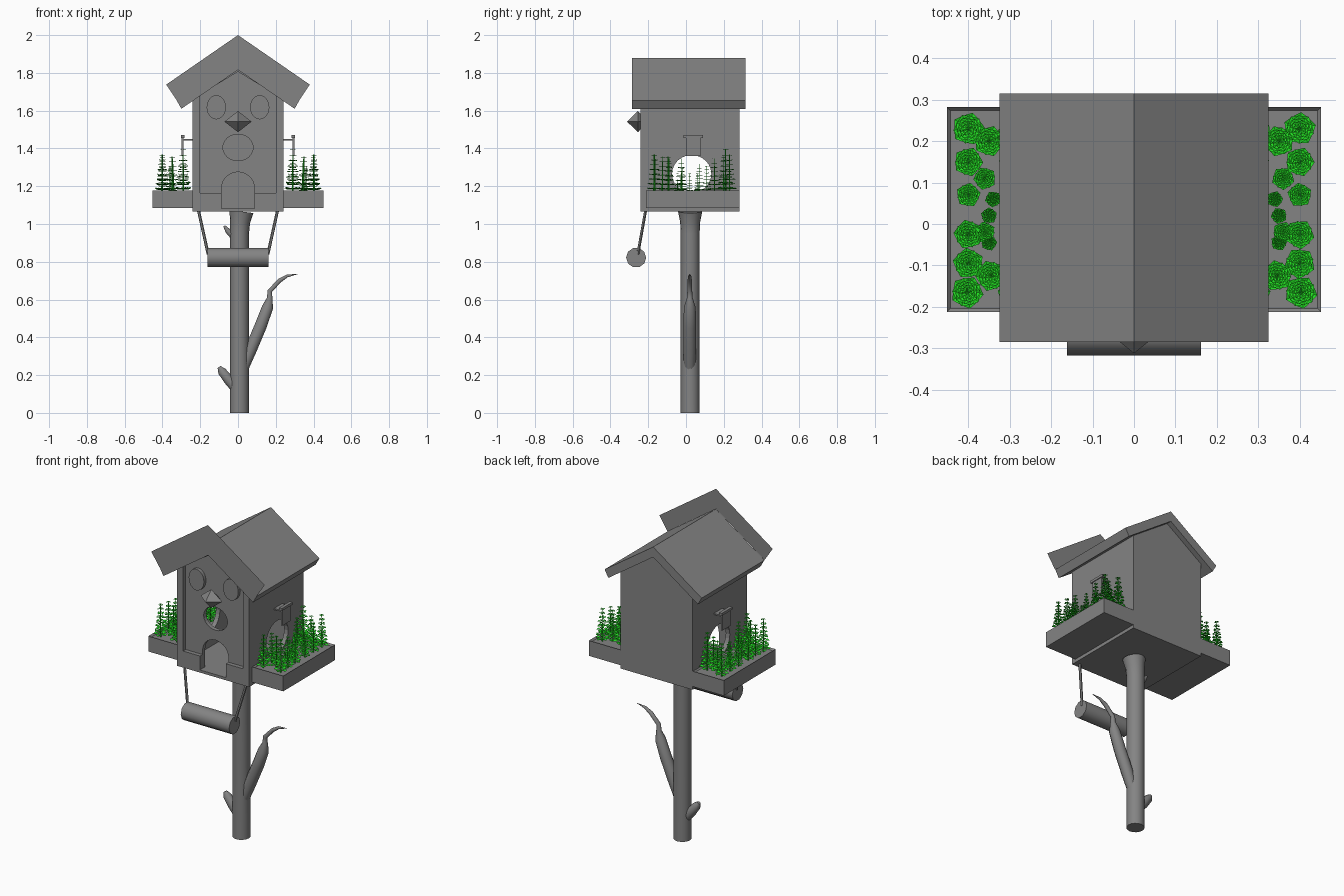
import bpy, bmesh, math, random
from mathutils import Vector

random.seed(4)
if "Cube" in bpy.data.objects:
    bpy.data.objects.remove(bpy.data.objects["Cube"], do_unlink=True)


def material(name, rgb):
    m = bpy.data.materials.new(name)
    m.use_nodes = True
    m.diffuse_color = (*rgb, 1)
    m.node_tree.nodes["Principled BSDF"].inputs["Base Color"].default_value = (*rgb, 1)
    return m


GREY = material("plain grey", (0.23, 0.23, 0.23))
GREEN = material("leaf green", (0.015, 0.68, 0.015))


def add_object(name, mesh, mat=None):
    ob = bpy.data.objects.new(name, mesh)
    bpy.context.collection.objects.link(ob)
    if mat:
        mesh.materials.append(mat)
    return ob


def finish(name, bm, mat=GREY):
    bmesh.ops.recalc_face_normals(bm, faces=bm.faces)
    mesh = bpy.data.meshes.new(name)
    bm.to_mesh(mesh)
    bm.free()
    return add_object(name, mesh, mat)


def select(ob):
    bpy.ops.object.select_all(action="DESELECT")
    ob.select_set(True)
    bpy.context.view_layer.objects.active = ob


def prism(name, profile, start, end, axis="y"):
    """Extrude a flat (across, z) profile along x or y."""
    bm = bmesh.new()
    place = (lambda a, z, d: (a, d, z)) if axis == "y" else (lambda a, z, d: (d, a, z))
    face = bm.faces.new([bm.verts.new(place(a, z, start)) for a, z in profile])
    if end != start:
        ext = bmesh.ops.extrude_face_region(bm, geom=[face])
        moved = [g for g in ext["geom"] if isinstance(g, bmesh.types.BMVert)]
        bmesh.ops.translate(bm, verts=moved, vec=Vector(place(0, 0, end - start)))
    return finish(name, bm)


def box(name, x, y, z):
    return prism(name, [(x[0], z[0]), (x[1], z[0]), (x[1], z[1]), (x[0], z[1])], *y)


def ellipse(cx, cz, rx, rz, n=24, turn=2 * math.pi):
    steps = n if turn > 6 else n + 1
    return [(cx + rx * math.cos(turn * i / n), cz + rz * math.sin(turn * i / n))
            for i in range(steps)]


def gable(half, bottom, eave, apex):
    return [(-half, bottom), (half, bottom), (half, eave), (0, apex), (-half, eave)]


def tube(name, points, resolution=3):
    """Tapered tube through (x, y, z, radius) points."""
    cu = bpy.data.curves.new(name, "CURVE")
    cu.dimensions = "3D"
    cu.bevel_depth = 1
    cu.bevel_resolution = resolution
    cu.use_fill_caps = True
    sp = cu.splines.new("POLY")
    sp.points.add(len(points) - 1)
    for p, (x, y, z, r) in zip(sp.points, points):
        p.co = (x, y, z, 1)
        p.radius = r
    ob = add_object(name, cu, GREY)
    select(ob)
    bpy.ops.object.convert(target="MESH")
    bpy.ops.object.shade_smooth_by_angle(angle=math.radians(50))
    return ob


# House: hollow gabled body with recessed front, mouth, doorway and side holes
house = prism("house_body", gable(0.242, 1.065, 1.65, 1.816), -0.24, 0.283)
doorway = [(-0.087, 1.081), (0.087, 1.081)] + ellipse(0, 1.19, 0.087, 0.085, 14, math.pi)
cutters = [
    prism("front_recess", gable(0.2, 1.165, 1.685, 1.806), -0.3, -0.215),
    prism("interior", gable(0.215, 1.08, 1.625, 1.78), -0.19, 0.255),
    prism("mouth_hole", ellipse(0, 1.405, 0.08, 0.07), -0.3, -0.1),
    prism("door_hole", doorway, -0.31, -0.11),
    prism("side_hole", ellipse(0.03, 1.265, 0.104, 0.1), -0.4, 0.4, "x"),
]
for cutter in cutters:
    cutter.hide_render = True
    mod = house.modifiers.new("cut", "BOOLEAN")
    mod.operation = "DIFFERENCE"
    mod.solver = "EXACT"
    mod.object = cutter
    select(house)
    bpy.ops.object.modifier_apply(modifier=mod.name)
    bpy.data.objects.remove(cutter, do_unlink=True)

# Roof slab and the flat board standing above its front edge
prism("roof", [(-0.325, 1.655), (0, 1.878), (0.325, 1.655), (0.3, 1.61), (0, 1.816),
               (-0.3, 1.61)], -0.285, 0.315)
prism("front_gable_board", [(-0.38, 1.738), (0, 2), (0.38, 1.738), (0.325, 1.655),
                            (0, 1.878), (-0.325, 1.655)], -0.287, -0.287)

# Beak: stretched eight-sided diamond
bm = bmesh.new()
bmesh.ops.create_icosphere(bm, subdivisions=1, radius=1)
bm.clear()
ring = [bm.verts.new((0.072 * x, -0.255, 1.542 + 0.056 * z))
        for x, z in ((1, 0), (0, 1), (-1, 0), (0, -1))]
for tip_y in (-0.312, -0.2):
    tip = bm.verts.new((0, tip_y, 1.542))
    for i in range(4):
        bm.faces.new((ring[i - 1], ring[i], tip))
finish("beak", bm)


# Plant: stem with tiers of five broad leaves, shrinking upwards
def plant_mesh():
    bm = bmesh.new()
    bmesh.ops.create_cone(bm, segments=5, radius1=0.004, radius2=0.002, depth=0.19,
                          cap_ends=True)
    bmesh.ops.translate(bm, verts=bm.verts, vec=(0, 0, 0.095))
    tiers = 8
    for t in range(tiers):
        z = 0.015 + 0.17 * t / (tiers - 1)
        size = 0.04 - 0.026 * t / (tiers - 1)
        for k in range(5):
            a = math.tau * k / 5 + t * 0.7

            def at(r, da, dz):
                return bm.verts.new((r * size * math.cos(a + da),
                                     r * size * math.sin(a + da), z + dz * size))
            root, left, right = at(0.05, 0, 0), at(0.85, 0.5, 0.2), at(0.85, -0.5, 0.2)
            tip = at(1, 0, 0.05)
            bm.faces.new((root, right, tip))
            bm.faces.new((root, tip, left))
    mesh = bpy.data.meshes.new("plant")
    bm.to_mesh(mesh)
    bm.free()
    mesh.materials.append(GREEN)
    return mesh


PLANT = plant_mesh()
# Spots as (x, y, scale)
SPOTS = [(0.40, 0.23, 1), (0.35, 0.20, 0.95), (0.40, 0.15, 0.9), (0.36, 0.11, 0.7),
         (0.40, 0.07, 0.75), (0.34, 0.06, 0.5), (0.35, 0.02, 0.5), (0.36, -0.02, 0.65),
         (0.40, -0.025, 0.9), (0.35, -0.045, 0.5), (0.40, -0.095, 0.95),
         (0.345, -0.125, 0.95), (0.403, -0.165, 1), (0.29, 0.21, 1.15),
         (0.29, 0.15, 0.9), (0.29, -0.09, 0.9), (0.29, -0.17, 1)]

for side, label in ((1, "left"), (-1, "right")):
    # Eyes
    prism(label + "_eye", ellipse(side * 0.115, 1.618, 0.051, 0.064), -0.235, -0.2)

    # Planter tray with a shallow rim
    tray = box(label + "_planter", sorted((side * 0.24, side * 0.452)), (-0.213, 0.283),
               (1.085, 1.178))
    bm = bmesh.new()
    bm.from_mesh(tray.data)
    bm.normal_update()
    top = [f for f in bm.faces if f.normal.z > 0.9]
    bmesh.ops.inset_region(bm, faces=top, thickness=0.013)
    bmesh.ops.translate(bm, verts=top[0].verts, vec=(0, 0, -0.01))
    bm.to_mesh(tray.data)
    bm.free()

    # Plants in the tray
    for i, (x, y, s) in enumerate(SPOTS):
        plant = add_object(f"{label}_plant_{i + 1}", PLANT)
        plant.location = (side * x, y, 1.168)
        plant.scale = (s, s, s * 1.05)
        plant.rotation_euler.z = random.uniform(0, math.tau)

    # Hanging flap above the side hole
    flap_x = sorted((side * 0.289, side * 0.298))
    box(label + "_flap", flap_x, (0, 0.078), (1.36, 1.455))
    box(label + "_flap_bar", sorted((side * 0.284, side * 0.303)), (-0.012, 0.09), (1.455, 1.47))
    box(label + "_flap_arm", sorted((side * 0.23, side * 0.295)), (0, 0.078), (1.442, 1.45))

    # Swing ropes
    tube(label + "_swing_rope", [(side * 0.21, -0.213, 1.075, 0.008),
                                 (side * 0.158, -0.255, 0.84, 0.008)], 1)

# Swing log
log = prism("swing_log", ellipse(-0.264, 0.822, 0.053, 0.053, 10), -0.162, 0.162, "x")
select(log)
bpy.ops.object.shade_smooth_by_angle(angle=math.radians(50))

# Post flaring under the floor, with its branches
tube("post", [(0.008, 0.022, 0, 0.05), (0.008, 0.022, 0.95, 0.05),
              (0.011, 0.022, 1.01, 0.053), (0.018, 0.022, 1.066, 0.064)], 6)
tube("large_branch", [(0.02, 0.02, 0.22, 0.03), (0.065, 0.02, 0.33, 0.034),
                      (0.12, 0.02, 0.46, 0.034), (0.157, 0.02, 0.56, 0.031),
                      (0.168, 0.02, 0.61, 0.015), (0.168, 0.02, 0.645, 0.013),
                      (0.22, 0.02, 0.70, 0.012), (0.26, 0.02, 0.725, 0.008),
                      (0.315, 0.02, 0.735, 0.001)])
tube("small_branch", [(0, 0.02, 0.12, 0.03), (-0.05, 0.02, 0.175, 0.028),
                      (-0.085, 0.02, 0.22, 0.024), (-0.1, 0.02, 0.243, 0.01)])
tube("upper_twig", [(-0.03, 0.02, 0.94, 0.018), (-0.055, 0.02, 0.965, 0.015),
                    (-0.073, 0.02, 0.99, 0.006)])
